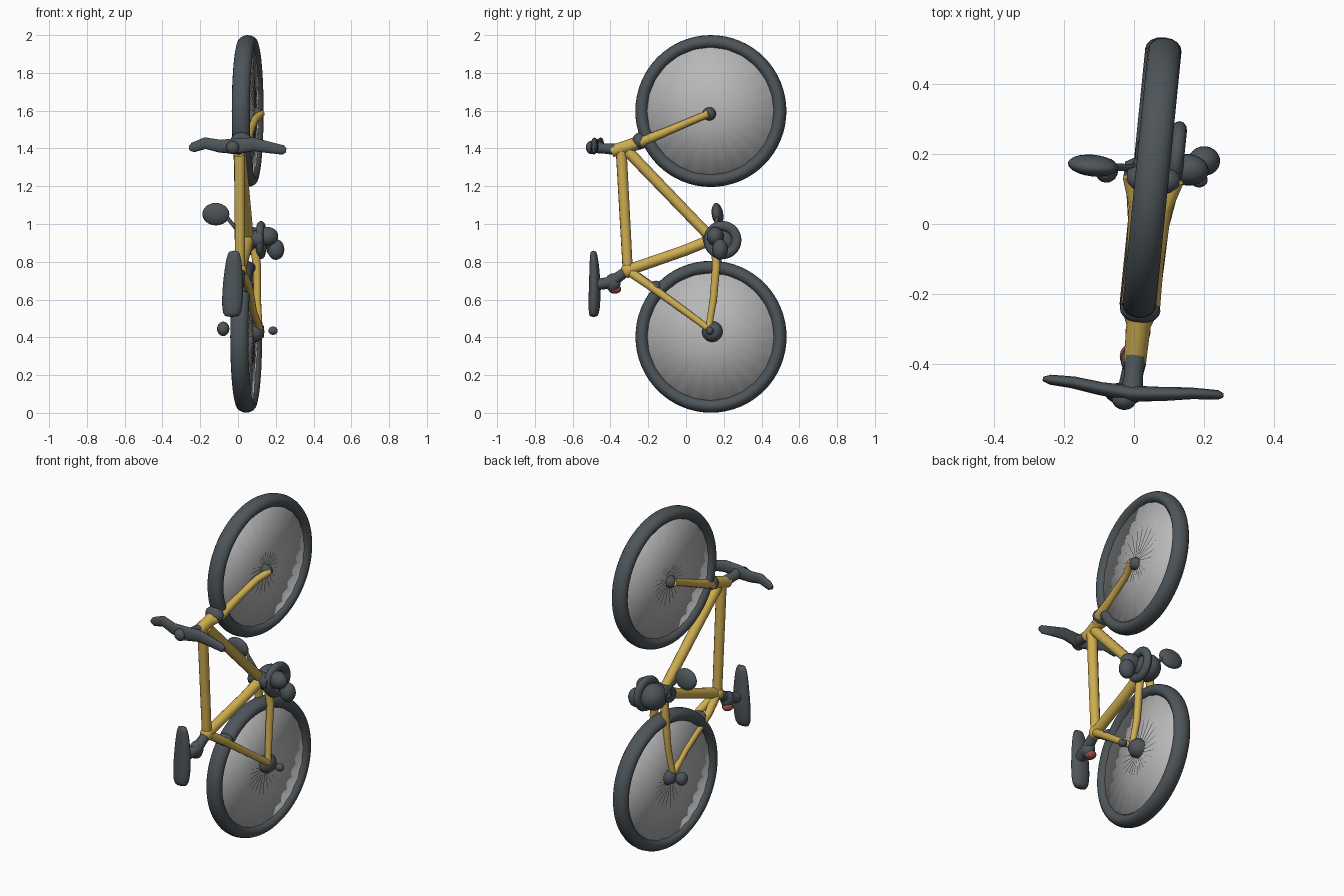
import bpy, bmesh
from math import sin, cos, pi
from mathutils import Matrix, Vector

if "Cube" in bpy.data.objects:
    bpy.data.objects.remove(bpy.data.objects["Cube"])

# Bicycle standing on its rear wheel, turned slightly about z.
# Local frame: u = sideways, v = along y, z = up
M = Matrix.Translation((0.042, 0, 0)) @ Matrix.Rotation(-0.1, 4, 'Z')


def material(name, rgb):
    m = bpy.data.materials.new(name)
    m.diffuse_color = (*rgb, 1)
    m.use_nodes = True
    m.node_tree.nodes["Principled BSDF"].inputs["Base Color"].default_value = m.diffuse_color
    return m


YELLOW = material("yellow_paint", (0.62, 0.42, 0.08))
DARK = material("dark_rubber", (0.075, 0.09, 0.10))
SPOKE = material("spoke_grey", (0.48, 0.48, 0.48))
RED = material("red_lens", (0.30, 0.07, 0.07))


def finish(name, bm, mat, local=Matrix()):
    bmesh.ops.recalc_face_normals(bm, faces=bm.faces)
    me = bpy.data.meshes.new(name)
    bm.to_mesh(me)
    bm.free()
    me.polygons.foreach_set("use_smooth", [True] * len(me.polygons))
    me.materials.append(mat)
    ob = bpy.data.objects.new(name, me)
    ob.matrix_world = M @ local
    bpy.context.collection.objects.link(ob)
    return ob


def tube(name, pts, radii, mat, flat=1.0):
    """Round tube along points; flat squashes it along v about its first point."""
    cu = bpy.data.curves.new(name, 'CURVE')
    cu.dimensions = '3D'
    cu.bevel_depth = 1
    cu.bevel_resolution = 4
    cu.use_fill_caps = True
    sp = cu.splines.new('POLY')
    sp.points.add(len(pts) - 1)
    o = Vector(pts[0])
    for p, c, r in zip(sp.points, pts, radii):
        p.co = (*(Vector(c) - o), 1)
        p.radius = r
    sp.use_smooth = True
    cu.materials.append(mat)
    ob = bpy.data.objects.new(name, cu)
    ob.matrix_world = M @ Matrix.Translation(o) @ Matrix.Diagonal((1, flat, 1, 1))
    bpy.context.collection.objects.link(ob)


def blob(name, loc, size, mat, tilt=0):
    bm = bmesh.new()
    bmesh.ops.create_uvsphere(bm, u_segments=20, v_segments=12, radius=1)
    return finish(name, bm, mat, Matrix.Translation(loc)
                  @ Matrix.Rotation(tilt, 4, 'X') @ Matrix.Diagonal((*size, 1)))


def lathe(name, profile, loc, mat, segs=64, closed=False, ripple=0):
    """Spin (u, r) profile about the sideways axis; ripple makes spoke ridges."""
    bm = bmesh.new()
    rings = []
    for i in range(segs):
        a = 2 * pi * i / segs
        k = 1 + ripple * (i % 2)
        rings.append([bm.verts.new((u * k, r * cos(a), r * sin(a))) for u, r in profile])
    n = len(profile)
    for i in range(segs):
        a, b = rings[i], rings[(i + 1) % segs]
        for j in range(n if closed else n - 1):
            k = (j + 1) % n
            bm.faces.new((a[j], a[k], b[k], b[j]))
    if not closed:
        bm.faces.new([r[0] for r in rings])
        bm.faces.new([r[-1] for r in rings])
    return finish(name, bm, mat, Matrix.Translation(loc))


# Wheels: tyre, spoke membrane, hub
HUBS = {"front": (-0.004, 0.132, 1.598), "rear": (-0.012, 0.132, 0.403)}
tyre = [(0.048 * cos(2 * pi * i / 16), 0.366 + 0.036 * sin(2 * pi * i / 16)) for i in range(16)]
for side, c in HUBS.items():
    lathe(side + "_tyre", tyre, c, DARK, closed=True)
    lathe(side + "_spokes", [(-0.042, 0.03), (-0.026, 0.345), (0.026, 0.345), (0.042, 0.03)],
          c, SPOKE, 48, ripple=-0.15)
lathe("front_hub", [(-0.075, 0.02), (-0.05, 0.035), (0.05, 0.035), (0.075, 0.02)],
      (0, 0.128, 1.583), DARK, 20)
lathe("rear_hub", [(-0.085, 0.025), (-0.05, 0.045), (0.05, 0.055), (0.08, 0.03)],
      (0, 0.145, 0.43), DARK, 20)
blob("rear_axle_end_left", (-0.135, 0.14, 0.445), (0.033, 0.035, 0.038), DARK)
blob("rear_axle_end_right", (0.13, 0.14, 0.435), (0.025, 0.022, 0.022), DARK)

# Frame
head, seat, bb = (0, -0.345, 1.395), (0, -0.31, 0.755), (0, 0.14, 0.92)
tube("top_tube", [head, seat], [0.029, 0.027], YELLOW)
tube("down_tube", [(0, -0.31, 1.385), bb], [0.03, 0.028], YELLOW)
tube("seat_tube", [seat, (0, 0.0, 0.862), bb], [0.03, 0.029, 0.03], YELLOW)
tube("head_tube", [(0, -0.395, 1.385), (0, -0.25, 1.43)], [0.032, 0.036], YELLOW)
blob("seat_lug", seat, (0.036, 0.036, 0.04), YELLOW)
tube("bottom_bracket", [(-0.06, 0.14, 0.92), (0.07, 0.14, 0.92)], [0.045, 0.045], DARK)
for s, side in ((-1, "left"), (1, "right")):
    tube("fork_blade_" + side,
         [(0, -0.30, 1.412), (s * 0.03, -0.23, 1.437), (s * 0.032, -0.1, 1.49),
          (s * 0.042, 0.05, 1.553), (s * 0.068, 0.13, 1.585)],
         [0.03, 0.027, 0.022, 0.02, 0.02], YELLOW)
    tube("seat_stay_" + side,
         [seat, (s * 0.032, -0.2, 0.68), (s * 0.04, 0.0, 0.537), (s * 0.06, 0.12, 0.45)],
         [0.026, 0.022, 0.019, 0.018], YELLOW)
    tube("chain_stay_" + side,
         [(s * 0.03, 0.16, 0.87), (s * 0.042, 0.165, 0.78), (s * 0.045, 0.15, 0.6), (s * 0.06, 0.125, 0.44)],
         [0.024, 0.022, 0.02, 0.017], YELLOW)
# Brakes at fork crown and stays
blob("fork_crown", (0, -0.245, 1.44), (0.058, 0.04, 0.045), DARK)
blob("rear_brake", (0, -0.16, 0.665), (0.05, 0.035, 0.035), DARK)

# Stem and handlebar
tube("stem", [(0, -0.37, 1.395), (0, -0.44, 1.40), (0, -0.50, 1.412)], [0.03, 0.027, 0.036], DARK)
tube("handlebar",
     [(-0.255, -0.470, 1.402), (-0.235, -0.47, 1.405), (-0.17, -0.472, 1.428), (-0.09, -0.49, 1.412),
      (0, -0.50, 1.412), (0.09, -0.485, 1.422), (0.17, -0.467, 1.405), (0.245, -0.462, 1.392),
      (0.26, -0.462, 1.39)],
     [0.012, 0.026, 0.031, 0.034, 0.042, 0.036, 0.03, 0.025, 0.012], DARK, 0.55)
blob("headlight", (-0.02, -0.505, 1.405), (0.035, 0.03, 0.035), DARK)

# Seat post, saddle, rear light
tube("seat_post", [seat, (0, -0.40, 0.69), (-0.01, -0.47, 0.68)], [0.026, 0.032, 0.03], DARK)
blob("seat_clamp", (-0.005, -0.39, 0.69), (0.036, 0.042, 0.048), DARK)
blob("rear_light", (-0.015, -0.38, 0.655), (0.03, 0.034, 0.024), RED)
saddle = blob("saddle", (-0.02, -0.488, 0.683), (1, 1, 1), DARK)
for v in saddle.data.vertices:
    x, y, z = v.co
    f = max(1 - z * z, 1e-6) ** -0.3          # fuller, blunt ends
    v.co = (x * f * (0.053 - 0.010 * z) + 0.006 * z, y * f * (0.030 - 0.006 * z) - 0.006 * z * z, z * 0.176)

# Drivetrain: chainring, cranks, pedals
ring = [(0.06 + 0.022 * cos(2 * pi * i / 12), 0.075 + 0.026 * sin(2 * pi * i / 12)) for i in range(12)]
lathe("chainring", ring, (0, 0.20, 0.915), DARK, 32, True)
blob("motor_housing", (0.01, 0.20, 0.91), (0.07, 0.082, 0.075), DARK)
tube("crank_left", [(-0.05, 0.155, 0.92), (-0.055, 0.155, 0.96), (-0.12, 0.152, 1.04)],
     [0.022, 0.011, 0.01], DARK)
blob("pedal_left", (-0.175, 0.15, 1.052), (0.072, 0.03, 0.06), DARK, 0.15)
tube("crank_right", [(0.06, 0.16, 0.92), (0.10, 0.17, 0.92), (0.11, 0.20, 0.85)],
     [0.03, 0.024, 0.018], DARK)
blob("pedal_right", (0.14, 0.195, 0.865), (0.045, 0.042, 0.055), DARK)
blob("crank_cap", (0.095, 0.165, 0.935), (0.06, 0.045, 0.05), DARK)
